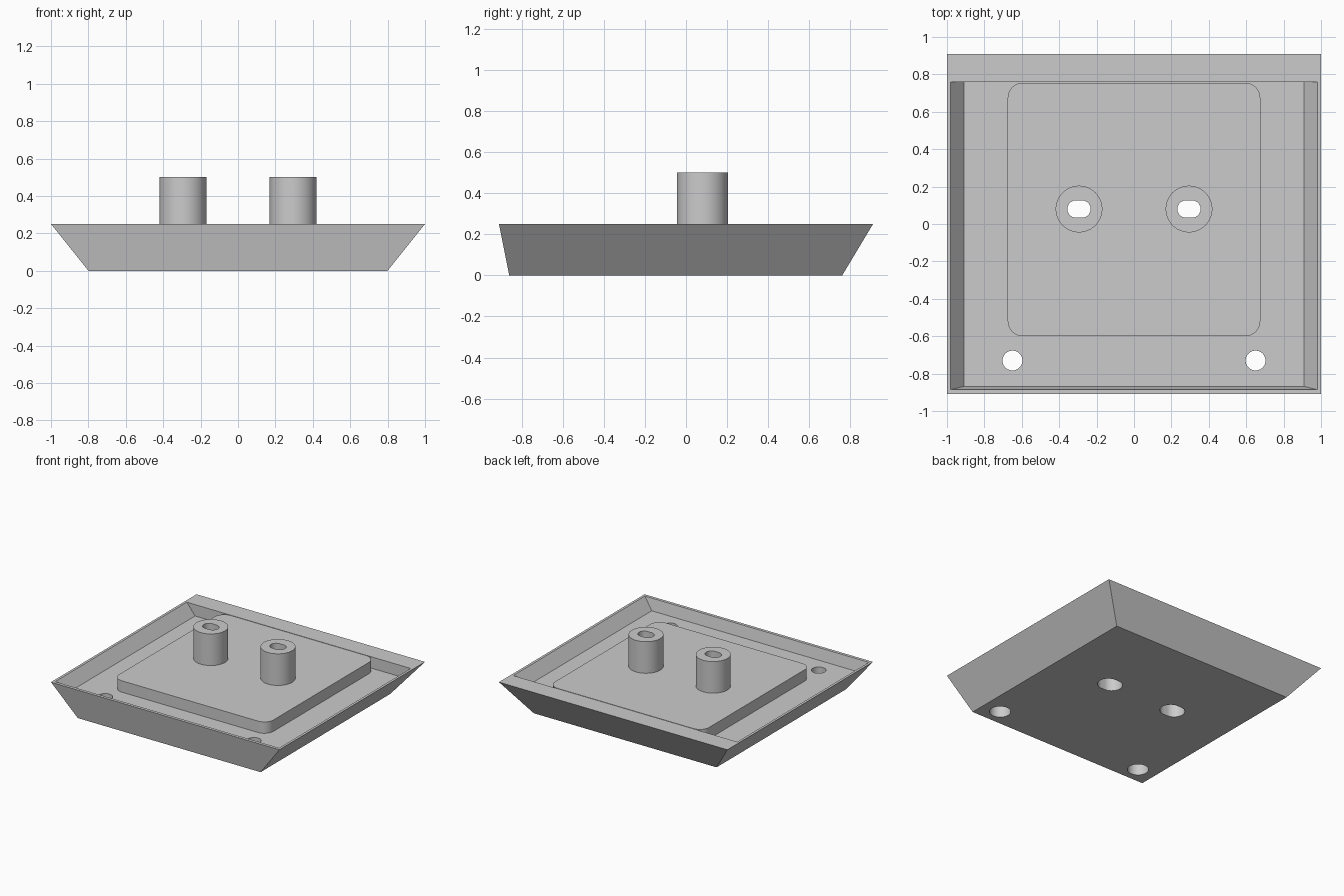
import bpy
import bmesh
from math import cos, sin, pi, radians

cube = bpy.data.objects.get("Cube")
if cube:
    bpy.data.objects.remove(cube, do_unlink=True)

grey = bpy.data.materials.new("plain grey")
grey.use_nodes = True
grey.diffuse_color = (0.6, 0.6, 0.6, 1)
grey.node_tree.nodes["Principled BSDF"].inputs["Base Color"].default_value = (0.6, 0.6, 0.6, 1)


def loft(name, low, z0, high, z1):
    """Solid between two outlines with the same number of points."""
    bm = bmesh.new()
    a = [bm.verts.new((x, y, z0)) for x, y in low]
    b = [bm.verts.new((x, y, z1)) for x, y in high]
    bm.faces.new(a[::-1])
    bm.faces.new(b)
    n = len(a)
    for i in range(n):
        j = (i + 1) % n
        bm.faces.new((a[i], a[j], b[j], b[i]))
    bmesh.ops.remove_doubles(bm, verts=bm.verts, dist=1e-5)
    bmesh.ops.recalc_face_normals(bm, faces=bm.faces)
    mesh = bpy.data.meshes.new(name)
    bm.to_mesh(mesh)
    bm.free()
    mesh.materials.append(grey)
    obj = bpy.data.objects.new(name, mesh)
    bpy.context.collection.objects.link(obj)
    return obj


def rect(half_x, front, back):
    return [(-half_x, front), (half_x, front), (half_x, back), (-half_x, back)]


def rounded(name, cx, cy, hx, hy, r, z0, z1, steps=12):
    """Upright prism with rounded corners; hx == hy == r gives a cylinder."""
    pts = []
    for k, (sx, sy) in enumerate(((1, 1), (-1, 1), (-1, -1), (1, -1))):
        for i in range(steps + 1):
            t = (k + i / steps) * pi / 2
            pts.append((cx + sx * (hx - r) + r * cos(t), cy + sy * (hy - r) + r * sin(t)))
    return loft(name, pts, z0, pts, z1)


def cut(obj, cutters):
    for c in cutters:
        mod = obj.modifiers.new("cut", 'BOOLEAN')
        mod.operation = 'DIFFERENCE'
        mod.solver = 'EXACT'
        mod.object = c


RIM, FLOOR, POST_TOP, RECESS_TOP = 0.25, 0.16, 0.5, 0.4
POST_X, POST_Y = 0.294, 0.08
HOLE_X, HOLE_Y = 0.65, -0.73

# Flared tray body, pad and posts
tray = loft("tray", rect(0.8, -0.86, 0.76), 0, rect(1.0, -0.91, 0.91), RIM)
pad = rounded("raised_pad", 0, 0.0775, 0.675, 0.6775, 0.08, FLOOR, RIM)
posts = [rounded(side + "_post", s * POST_X, POST_Y, 0.125, 0.125, 0.125, RIM, POST_TOP)
         for side, s in (("left", 1), ("right", -1))]

# Sloped cavity, continued a little above the rim
cavity = loft("cavity_cutter", rect(0.908, -0.868, 0.76), FLOOR,
              rect(1.02, -0.896, 0.76), RIM + 0.05)

# Slots through the posts with wider recesses below, and stepped corner holes
slots, holes = [], []
for s in (1, -1):
    slots.append([
        rounded("slot_cutter", s * POST_X, POST_Y, 0.062, 0.046, 0.046, -0.1, 0.6),
        rounded("slot_recess_cutter", s * POST_X, POST_Y, 0.094, 0.078, 0.078, -0.1, RECESS_TOP)])
    holes += [
        rounded("hole_cutter", s * HOLE_X, HOLE_Y, 0.053, 0.053, 0.053, -0.1, 0.4),
        rounded("hole_recess_cutter", s * HOLE_X, HOLE_Y, 0.077, 0.077, 0.077, -0.1, 0.11)]

all_slots = slots[0] + slots[1]
cut(tray, [cavity] + all_slots + holes)
cut(pad, all_slots)
for post, pair in zip(posts, slots):
    cut(post, pair)

# Apply the cuts, drop the cutters and shade
parts = [tray, pad] + posts
for obj in parts:
    bpy.ops.object.select_all(action='DESELECT')
    obj.select_set(True)
    bpy.context.view_layer.objects.active = obj
    for mod in list(obj.modifiers):
        bpy.ops.object.modifier_apply(modifier=mod.name)
    bpy.ops.object.shade_smooth_by_angle(angle=radians(30))
for c in [cavity] + all_slots + holes:
    bpy.data.objects.remove(c, do_unlink=True)
